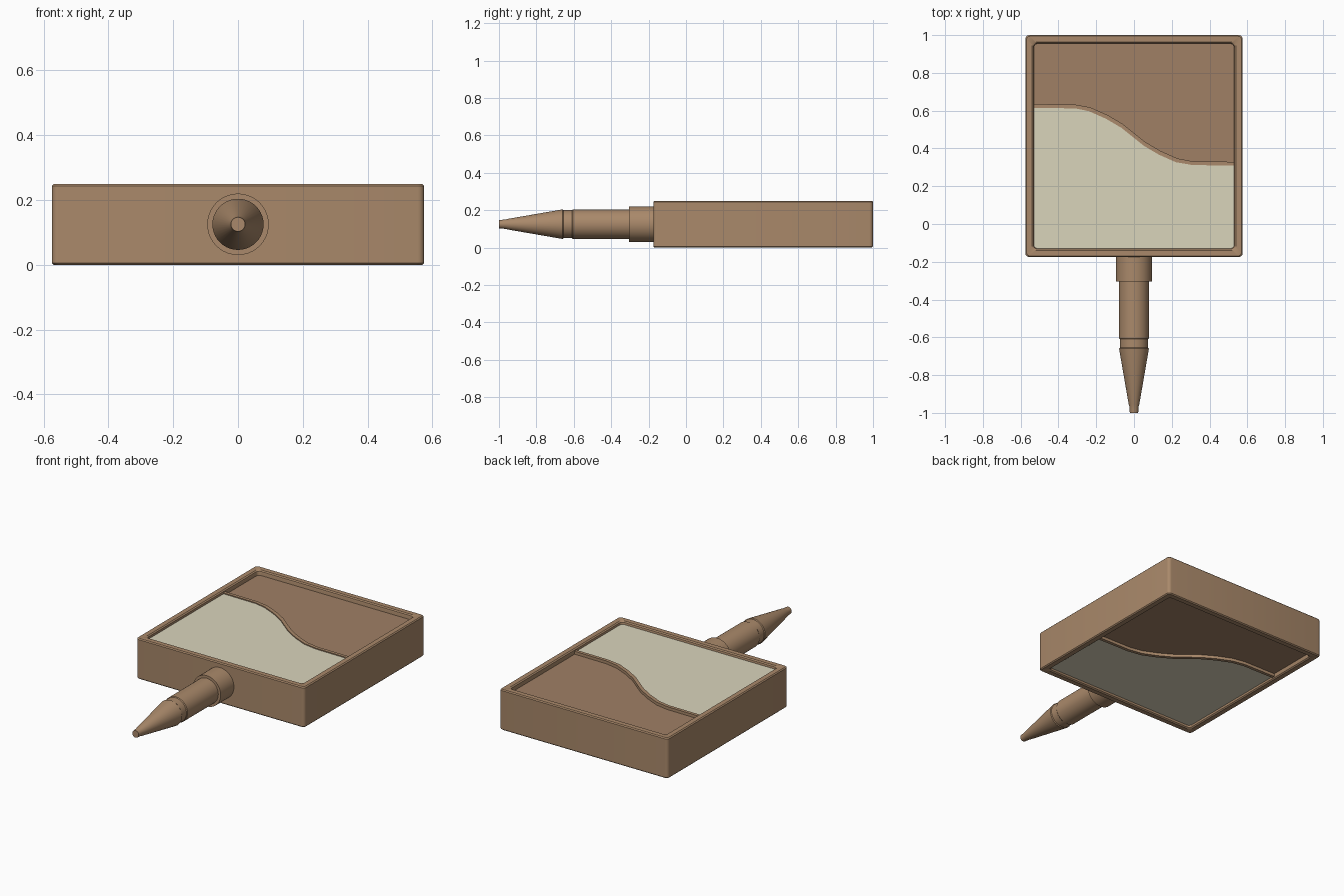
import bpy, bmesh, math

if "Cube" in bpy.data.objects:
    bpy.data.objects.remove(bpy.data.objects["Cube"])


def material(name, rgb):
    m = bpy.data.materials.new(name)
    m.diffuse_color = (*rgb, 1)
    m.use_nodes = True
    m.node_tree.nodes["Principled BSDF"].inputs["Base Color"].default_value = m.diffuse_color
    return m


BROWN = material("brown", (0.40, 0.25, 0.145))
DARK = material("dark_brown", (0.35, 0.215, 0.13))
CREAM = material("cream", (0.70, 0.66, 0.50))


def finish(bm, name, mat):
    bmesh.ops.recalc_face_normals(bm, faces=bm.faces)
    me = bpy.data.meshes.new(name)
    bm.to_mesh(me)
    bm.free()
    ob = bpy.data.objects.new(name, me)
    bpy.context.collection.objects.link(ob)
    me.materials.append(mat)
    bpy.ops.object.select_all(action='DESELECT')
    ob.select_set(True)
    bpy.context.view_layer.objects.active = ob
    bpy.ops.object.shade_smooth_by_angle(angle=math.radians(35))
    return ob


def bridge(bm, a, b):
    n = len(a)
    for i in range(n):
        bm.faces.new((a[i], a[(i + 1) % n], b[(i + 1) % n], b[i]))


def rounded_rect(bm, inset, z, radius, steps=5):
    hx, hy, cy = 0.575 - inset, 0.5875 - inset, 0.4125
    ring = []
    for k, (sx, sy) in enumerate(((1, 1), (-1, 1), (-1, -1), (1, -1))):
        for i in range(steps + 1):
            a = math.pi / 2 * (k + i / steps)
            ring.append(bm.verts.new((sx * (hx - radius) + radius * math.cos(a),
                                      cy + sy * (hy - radius) + radius * math.sin(a), z)))
    return ring


def slab(name, outline, z0, z1, mat):
    bm = bmesh.new()
    low = [bm.verts.new((x, y, z0)) for x, y in outline]
    high = [bm.verts.new((x, y, z1)) for x, y in outline]
    bridge(bm, low, high)
    bm.faces.new(low)
    bm.faces.new(high)
    return finish(bm, name, mat)


def lathe(name, profile, mat, sides=40):
    # profile of (y, radius) turned about the handle axis
    bm = bmesh.new()
    rings = []
    for y, r in profile:
        rings.append([bm.verts.new((r * math.cos(2 * math.pi * i / sides), y,
                                    0.125 + r * math.sin(2 * math.pi * i / sides)))
                      for i in range(sides)])
    for a, b in zip(rings, rings[1:]):
        bridge(bm, a, b)
    bm.faces.new(rings[0])
    bm.faces.new(rings[-1])
    return finish(bm, name, mat)


# Frame: rounded rectangular band with softened rims
bm = bmesh.new()
section = [(0.006, 0.0, 0.018), (0.0, 0.006, 0.02), (0.0, 0.244, 0.02), (0.006, 0.25, 0.018),
           (0.036, 0.25, 0.02), (0.043, 0.244, 0.02), (0.045, 0.235, 0.02),
           (0.045, 0.015, 0.02), (0.043, 0.006, 0.02), (0.036, 0.0, 0.02)]
rings = [rounded_rect(bm, *s) for s in section]
for a, b in zip(rings, rings[1:] + rings[:1]):
    bridge(bm, a, b)
finish(bm, "frame", BROWN)

# Wavy dividing line shared by both panels and the ridge
half = [(0.06, -0.048), (0.14, -0.095), (0.23, -0.135), (0.31, -0.15), (0.535, -0.153)]
wave = [(-x, 0.482 - y) for x, y in reversed(half)] + [(0, 0.482)] + [(x, 0.482 + y) for x, y in half]
lower = [(x - 0.008 * (abs(x) < 0.3), y - 0.02) for x, y in wave]

slab("back_panel", wave + [(0.535, 0.96), (-0.535, 0.96)], 0.03, 0.22, DARK)
slab("wave_ridge", wave + lower[::-1], 0.012, 0.238, BROWN)
slab("lower_panel", lower + [(0.535, -0.135), (-0.535, -0.135)], 0.018, 0.232, CREAM)

# Handle: collar and tapered stick
lathe("collar", [(-0.15, 0.095), (-0.305, 0.095)], BROWN)
lathe("handle", [(-0.29, 0.079), (-0.605, 0.079), (-0.61, 0.075), (-0.655, 0.075),
                 (-0.66, 0.079), (-0.955, 0.028), (-0.965, 0.025), (-1.0, 0.022)], BROWN)
